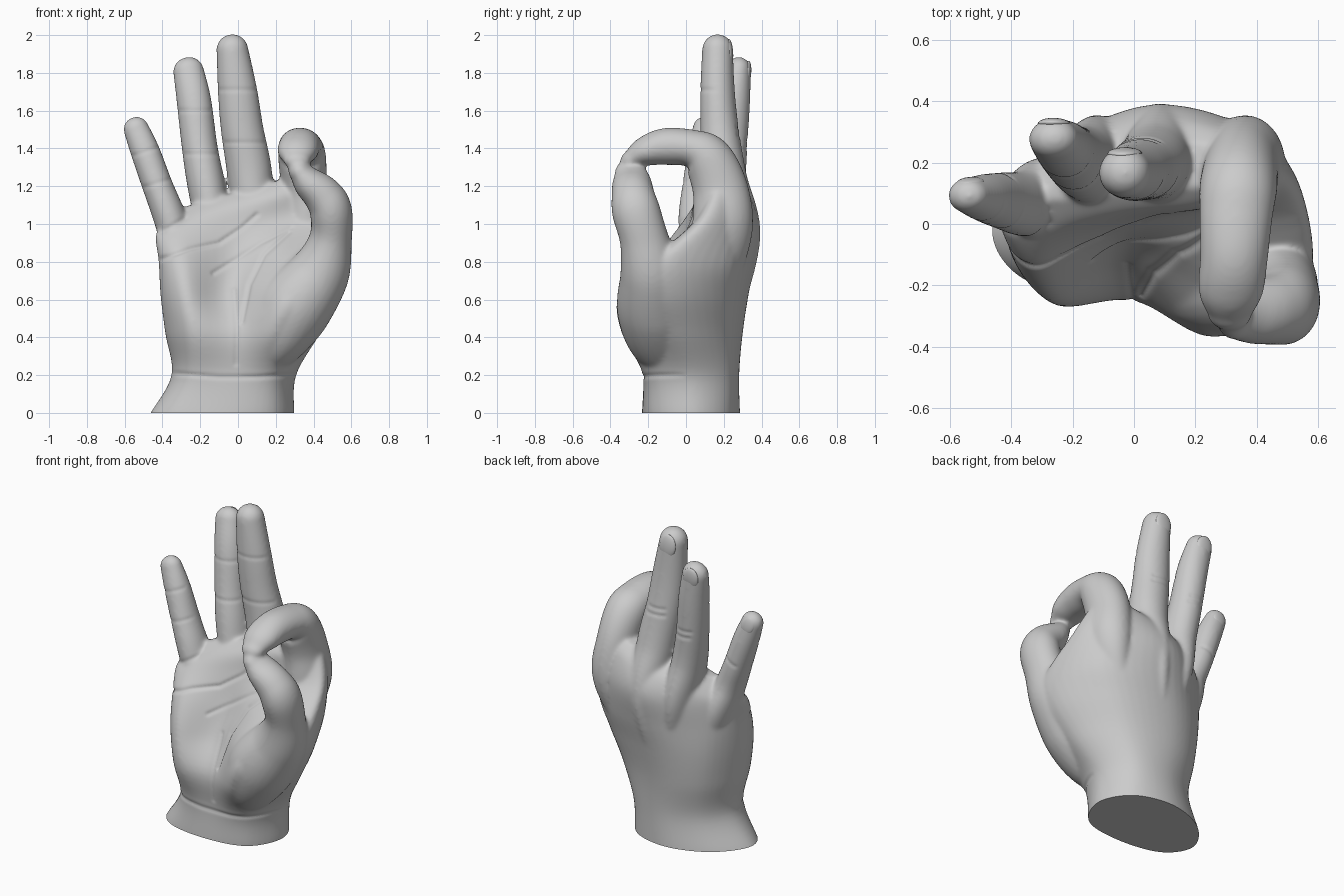
import bpy, bmesh, math
from mathutils import Vector

if "Cube" in bpy.data.objects:
    bpy.data.objects.remove(bpy.data.objects["Cube"])


def spline(pts, steps, closed=False):
    """Catmull-Rom interpolation of number tuples of any length."""
    n, out = len(pts), []
    for i in range(n if closed else n - 1):
        get = (lambda k: pts[k % n]) if closed else (lambda k: pts[max(0, min(n - 1, k))])
        a, b, c, d = (get(i + k) for k in (-1, 0, 1, 2))
        for s in range(steps):
            t = s / steps
            out.append([0.5 * (2 * q + (r - p) * t + (2 * p - 5 * q + 4 * r - w) * t * t
                               + (3 * q - p - 3 * r + w) * t ** 3)
                        for p, q, r, w in zip(a, b, c, d)])
    if not closed:
        out.append(list(pts[-1]))
    return out


def loft(bm, rings):
    """Closed skin through a list of equal-length rings."""
    loops = [[bm.verts.new(p) for p in ring] for ring in rings]
    n = len(loops[0])
    faces = [bm.faces.new(loops[0][::-1]), bm.faces.new(loops[-1])]
    for lo, hi in zip(loops, loops[1:]):
        for i in range(n):
            j = (i + 1) % n
            faces.append(bm.faces.new((lo[i], lo[j], hi[j], hi[i])))
    bmesh.ops.recalc_face_normals(bm, faces=faces)


def finger(bm, pts, sides=28):
    """Tube through (x, y, z, half width, half depth) with a domed tip."""
    path = spline(pts, 8)
    rings = []

    def ring(c, tan, a, b):
        side = (Vector((1, 0, 0)) - tan * tan.x).normalized()
        up = tan.cross(side)
        rings.append([c + side * a * math.cos(2 * math.pi * k / sides)
                      + up * b * math.sin(2 * math.pi * k / sides) for k in range(sides)])

    for i, p in enumerate(path):
        q, r = path[max(i - 1, 0)], path[min(i + 1, len(path) - 1)]
        tan = (Vector(r[:3]) - Vector(q[:3])).normalized()
        ring(Vector(p[:3]), tan, p[3], p[4])
    x, y, z, a, b = path[-1]
    for k in range(1, 8):
        ang = k / 8 * math.pi / 2
        ring(Vector((x, y, z)) + tan * math.sin(ang) * (a + b) / 2, tan,
             a * math.cos(ang), b * math.cos(ang))
    loft(bm, rings)


bm = bmesh.new()

# palm and wrist: height, slope, then outline from little-finger edge round the front
palm = [
    (0, 0, -.463, -.01, -.36, -.18, -.08, -.233, .19, -.18, .298, .03, .19, .225, -.06, .285, -.32, .19),
    (.2, 0, -.352, 0, -.265, -.19, -.03, -.225, .2, -.2, .308, .02, .2, .23, -.03, .28, -.25, .19),
    (.42, 0, -.385, -.03, -.26, -.26, -.01, -.245, .23, -.335, .435, -.06, .28, .22, -.03, .3, -.28, .21),
    (.62, 0, -.41, -.04, -.28, -.24, -.03, -.14, .28, -.36, .545, -.12, .37, .23, 0, .33, -.3, .22),
    (.8, 0, -.42, -.02, -.3, -.17, -.02, -.06, .28, -.19, .58, -.13, .44, .245, .05, .365, -.3, .225),
    (.98, .08, -.435, .03, -.32, -.06, -.02, 0, .25, .03, .535, .08, .415, .29, .07, .39, -.26, .25),
    (1.1, .24, -.37, .07, -.26, .01, 0, .04, .25, .06, .45, .16, .37, .28, .08, .345, -.2, .26),
    (1.17, .28, -.3, .1, -.2, .08, 0, .11, .22, .12, .36, .18, .32, .24, .08, .27, -.16, .21),
]
below = [a + (a - b) * 0.3 for a, b in zip(palm[0], palm[1])]
rings = []
for s in spline([below] + palm, 6):
    outline = spline([s[i:i + 2] for i in range(2, 18, 2)], 7, closed=True)
    rings.append([(x, y, s[0] + s[1] * x) for x, y in outline])
loft(bm, rings)

# little, ring, middle and bent index fingers, rooted deep in the palm as metacarpals
little = [(-.2, .06, .5, .07, .1), (-.3, .085, .85, .09, .13), (-.367, .067, 1.05, .087, .107),
          (-.425, .075, 1.2, .081, .095), (-.49, .085, 1.38, .078, .078), (-.54, .093, 1.505, .068, .058)]
ring_f = [(-.07, .14, .55, .06, .12), (-.115, .2, .92, .095, .155), (-.167, .2, 1.2, .1, .122),
          (-.202, .22, 1.4, .095, .105), (-.233, .25, 1.65, .092, .09), (-.262, .277, 1.81, .082, .068)]
middle = [(.03, .16, .55, .06, .14), (.085, .225, .94, .105, .17), (.064, .2, 1.25, .119, .122),
          (.022, .178, 1.5, .113, .102), (-.002, .167, 1.7, .105, .092), (-.03, .167, 1.922, .085, .082)]
index = [(.17, .1, .45, .06, .1), (.32, .17, .8, .1, .14), (.362, .195, 1.0, .13, .16),
         (.35, .18, 1.19, .123, .147), (.34, .115, 1.345, .127, .13), (.333, .03, 1.4, .12, .1),
         (.326, -.11, 1.41, .111, .098), (.315, -.22, 1.383, .106, .078), (.312, -.29, 1.342, .074, .05)]
# thumb with the pad at its root
thumb = [(.08, -.01, .25, .08, .1), (.18, -.1, .38, .16, .19), (.29, -.165, .55, .2, .2),
         (.43, -.185, .74, .163, .165), (.49, -.222, .92, .114, .13), (.492, -.265, 1.07, .112, .128),
         (.45, -.28, 1.15, .105, .115), (.375, -.287, 1.22, .085, .104), (.33, -.295, 1.275, .06, .084)]
for f in (little, ring_f, middle, index, thumb):
    finger(bm, f)

mesh = bpy.data.meshes.new("hand")
bm.to_mesh(mesh)
bm.free()
hand = bpy.data.objects.new("hand", mesh)
bpy.context.collection.objects.link(hand)
bpy.context.view_layer.objects.active = hand
hand.select_set(True)

# fuse the parts into one skin
rem = hand.modifiers.new("fuse", 'REMESH')
rem.mode = 'VOXEL'
rem.voxel_size = 0.0095
smo = hand.modifiers.new("soften", 'SMOOTH')
smo.factor = 0.5
smo.iterations = 18
for m in ("fuse", "soften"):
    bpy.ops.object.modifier_apply(modifier=m)

# skin creases: facing (-1 palm, 1 back), depth, points in x and z
creases = [
    (-1, .006, [(-.36, .21), (-.1, .19), (.1, .19), (.3, .2)]),
    (-1, .008, [(-.42, .81), (-.25, .87), (-.1, .9), (.02, .98), (.1, 1.05)]),
    (-1, .006, [(-.13, .74), (0, .82), (.12, .9), (.28, .98)]),
    (-1, .009, [(.27, .96), (.14, .84), (.06, .68), (.02, .48)]),
    (-1, .005, [(-.01, .26), (-.005, .45), (-.02, .65)]),
    (-1, .004, [(-.42, .95), (-.28, 1.03)]),
    (-1, .003, [(-.1, 1.43), (.15, 1.43)]), (-1, .003, [(-.11, 1.71), (.1, 1.71)]),
    (-1, .003, [(-.3, 1.37), (-.1, 1.37)]), (-1, .003, [(-.33, 1.6), (-.15, 1.6)]),
    (-1, .003, [(-.51, 1.19), (-.35, 1.24)]), (-1, .003, [(-.56, 1.36), (-.41, 1.41)]),
    (1, .004, [(-.03, 1.47), (.08, 1.47)]), (1, .004, [(-.03, 1.51), (.07, 1.51)]),
    (1, .004, [(-.24, 1.4), (-.16, 1.4)]), (1, .004, [(-.25, 1.44), (-.17, 1.44)]),
    (1, .004, [(-.46, 1.22), (-.4, 1.25)]),
]
segs = [(f, d, a, b) for f, d, pts in creases for a, b in zip(pts, pts[1:])]
width = 0.012
moves = []
for v in hand.data.vertices:
    x, z, ny = v.co.x, v.co.z, v.normal.y
    push = 0
    for f, d, (ax, az), (bx, bz) in segs:
        if ny * f < 0.1 or not min(az, bz) - .04 < z < max(az, bz) + .04:
            continue
        dx, dz = bx - ax, bz - az
        t = max(0, min(1, ((x - ax) * dx + (z - az) * dz) / (dx * dx + dz * dz)))
        dist = math.hypot(x - ax - t * dx, z - az - t * dz)
        push = max(push, d * min(1, ny * f * 2) * math.exp(-(dist / width) ** 2))
    if push > 1e-4:
        moves.append((v.index, v.co - v.normal * push))
for i, co in moves:
    hand.data.vertices[i].co = co

# flat cut at the wrist
bm = bmesh.new()
bm.from_mesh(hand.data)
bmesh.ops.bisect_plane(bm, geom=bm.verts[:] + bm.edges[:] + bm.faces[:],
                       plane_co=(0, 0, 0), plane_no=(0, 0, 1), clear_inner=True)
bmesh.ops.holes_fill(bm, edges=[e for e in bm.edges if e.is_boundary], sides=0)
bmesh.ops.recalc_face_normals(bm, faces=bm.faces[:])
bm.to_mesh(hand.data)
bm.free()
bpy.ops.object.shade_smooth_by_angle(angle=math.radians(50))

# fingernails on the three straight fingers
for name, loc, size, tilt, lean in [
        ("middle_nail", (-.03, .23, 1.905), (.056, .02, .075), .05, -.12),
        ("ring_nail", (-.26, .325, 1.795), (.054, .02, .07), -.1, -.16),
        ("little_nail", (-.533, .135, 1.49), (.044, .018, .06), .1, -.38)]:
    bpy.ops.mesh.primitive_uv_sphere_add(segments=24, ring_count=14, location=loc,
                                         rotation=(tilt, lean, 0))
    nail = bpy.context.object
    nail.name = name
    nail.scale = size
    bpy.ops.object.shade_smooth()
